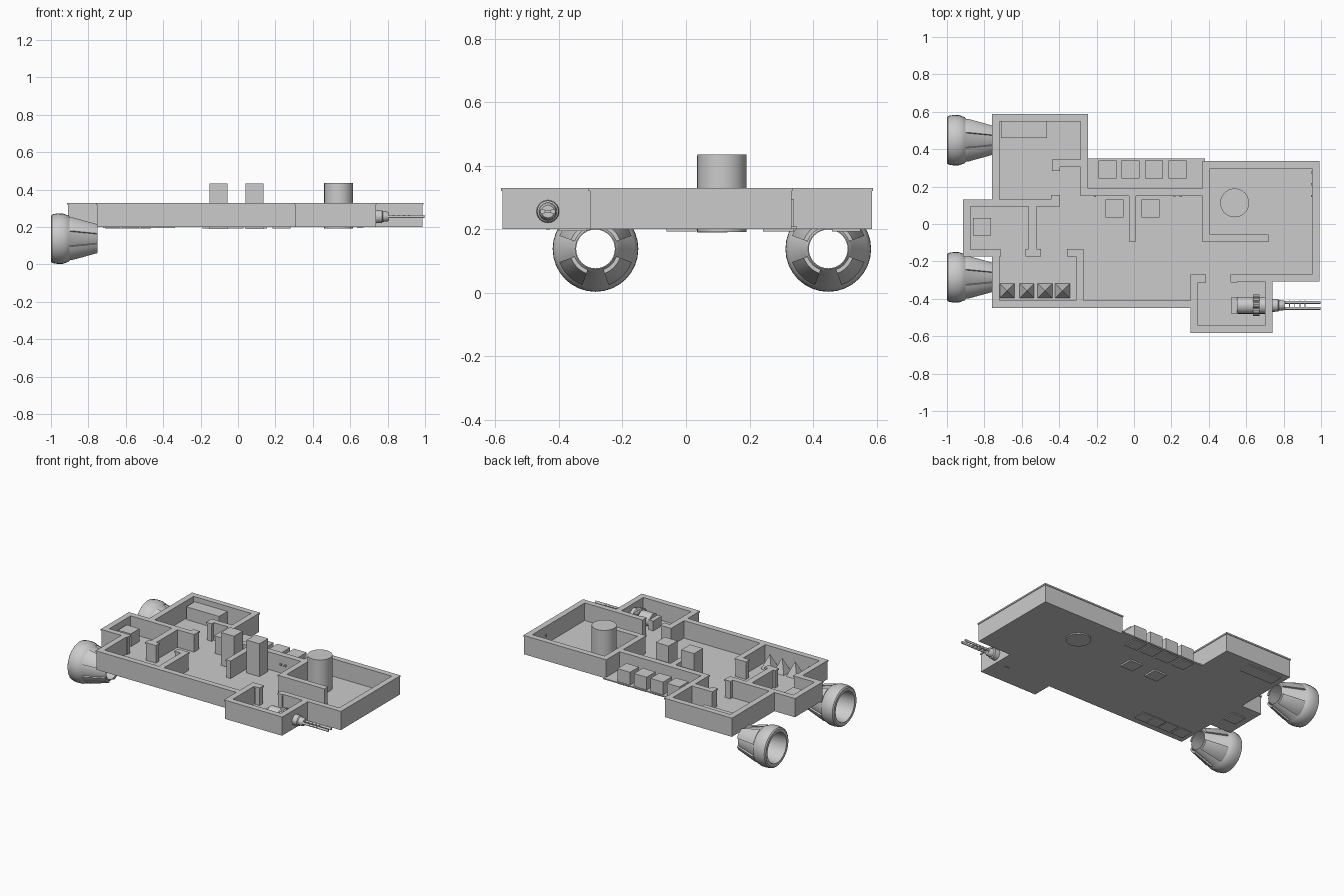
import bpy, bmesh, math
from mathutils import Matrix, Vector

if "Cube" in bpy.data.objects:
    bpy.data.objects.remove(bpy.data.objects["Cube"])


def finish(name, bm, smooth=False):
    bmesh.ops.recalc_face_normals(bm, faces=bm.faces)
    me = bpy.data.meshes.new(name)
    bm.to_mesh(me)
    bm.free()
    ob = bpy.data.objects.new(name, me)
    bpy.context.collection.objects.link(ob)
    if smooth:
        bpy.ops.object.select_all(action='DESELECT')
        ob.select_set(True)
        bpy.context.view_layer.objects.active = ob
        bpy.ops.object.shade_smooth_by_angle(angle=math.radians(35))
    return ob


def slab(name, rects, z0, z1, grow=0.0):
    """Union of plan rectangles (x0, x1, y0, y1), raised from z0 to z1."""
    rs = [(a - grow, b + grow, c - grow, d + grow) for a, b, c, d in rects]
    xs = sorted({round(v, 4) for r in rs for v in r[:2]})
    ys = sorted({round(v, 4) for r in rs for v in r[2:]})
    bm = bmesh.new()
    for x0, x1 in zip(xs, xs[1:]):
        for y0, y1 in zip(ys, ys[1:]):
            mx, my = (x0 + x1) / 2, (y0 + y1) / 2
            if any(a < mx < b and c < my < d for a, b, c, d in rs):
                bm.faces.new([bm.verts.new((x, y, z0)) for x, y in
                              ((x0, y0), (x1, y0), (x1, y1), (x0, y1))])
    bmesh.ops.remove_doubles(bm, verts=bm.verts, dist=1e-5)
    ext = bmesh.ops.extrude_face_region(bm, geom=bm.faces[:], use_keep_orig=True)
    top = [g for g in ext['geom'] if isinstance(g, bmesh.types.BMVert)]
    bmesh.ops.translate(bm, verts=top, vec=(0, 0, z1 - z0))
    bmesh.ops.dissolve_limit(bm, angle_limit=0.01, verts=bm.verts, edges=bm.edges)
    return finish(name, bm)


def box(name, x0, x1, y0, y1, z0, z1):
    return slab(name, [(x0, x1, y0, y1)], z0, z1)


def lathe_x(name, profile, y, z, n=32, a0=0.0, a1=360.0, closed=True):
    """Turn (x, radius) points round an axis along x; closed profiles make hollow parts."""
    full = a1 - a0 >= 360
    bm = bmesh.new()
    rings = []
    for i in range(n if full else n + 1):
        a = math.radians(a0 + (a1 - a0) * i / n)
        rings.append([bm.verts.new((x, y + r * math.cos(a), z + r * math.sin(a)))
                      for x, r in profile])
    m = len(profile)
    for i in range(n):
        p, q = rings[i], rings[(i + 1) % len(rings)]
        for j in range(m if closed else m - 1):
            k = (j + 1) % m
            bm.faces.new((p[j], p[k], q[k], q[j]))
    if not full:
        bm.faces.new(rings[0])
        bm.faces.new(rings[-1])
    bmesh.ops.remove_doubles(bm, verts=bm.verts, dist=1e-6)
    return finish(name, bm, True)


def rod(name, x0, x1, r, y, z, n=20):
    return lathe_x(name, [(x0, 0), (x0, r), (x1, r), (x1, 0)], y, z, n, closed=False)


# Deck plan
slab("deck", [(-.755, -.25, .11, .585), (-.91, -.75, -.17, .125),
              (-.755, .38, -.445, .35), (.37, .985, -.30, .33),
              (.31, .735, -.575, -.28)], .2, .208)

# Outer walls, inner partitions and door jambs
walls = [
    (-.755, -.25, .553, .585), (-.755, -.723, .10, .585), (-.282, -.25, .155, .585),
    (-.435, -.25, .31, .34), (-.435, -.40, .288, .34),
    (-.91, -.40, .097, .127), (-.44, -.40, .097, .15),
    (-.91, -.878, -.17, .127), (-.91, -.715, -.17, -.14), (-.755, -.723, -.445, -.14),
    (-.755, .335, -.445, -.413), (.305, .337, -.578, -.275), (.305, .737, -.578, -.546),
    (.705, .737, -.578, -.275), (.305, .38, -.303, -.273), (.345, .38, -.31, -.273),
    (.52, .987, -.303, -.273), (.52, .55, -.31, -.273), (.955, .987, -.303, .332),
    (.37, .987, .30, .332), (.37, .402, -.092, .332), (.37, .715, -.092, -.06),
    (-.282, .40, .155, .187),
    (-.023, .007, -.09, .16), (-.56, -.525, -.17, .10), (-.575, -.50, -.17, -.138),
    (-.307, -.275, -.445, -.138), (-.355, -.275, -.17, -.138),
]
slab("walls", walls, .2, .322)
slab("wall_caps", walls, .320, .33, grow=.004)

# Furniture and machinery blocks, each passing slightly through the deck
box("bed_block", -.712, -.465, .46, .55, .193, .295)
box("stern_console", -.862, -.765, -.062, .033, .193, .295)
for i, x in enumerate((-.152, .04)):
    box(f"tall_cabinet_{i + 1}", x, x + .097, .035, .13, .19, .432)
for i in range(4):
    x = -.19 + .1245 * i
    box(f"side_crate_{i + 1}", x, x + .096, .243, .34, .193, .295)
for i, x in enumerate((-.678, -.573, -.475, -.382)):
    bm = bmesh.new()
    bmesh.ops.create_cone(bm, cap_ends=True, segments=4, radius1=.045 * math.sqrt(2),
                          radius2=0, depth=.11,
                          matrix=Matrix.Translation((x, -.357, .25))
                          @ Matrix.Rotation(math.pi / 4, 4, 'Z'))
    finish(f"pyramid_{i + 1}", bm)

# Round reactor column
bm = bmesh.new()
bmesh.ops.create_cone(bm, cap_ends=True, segments=48, radius1=.077, radius2=.077,
                      depth=.243, matrix=Matrix.Translation((.538, .113, .3135)))
finish("reactor_column", bm, True)

# Wall buttons
for i, y in enumerate((.275, .213, .15)):
    box(f"bow_button_{i + 1}", .947, .956, y - .006, y + .006, .262, .274)
for i, x in enumerate((-.208, .217, .25)):
    box(f"hall_button_{i + 1}", x - .006, x + .006, .144, .156, .262, .274)

# Engine nozzles: hollow shells with raised cone panels
nozzle = [(-.75, .064), (-.76, .074), (-.895, .112), (-.905, .123), (-.935, .134),
          (-.965, .135), (-.994, .130), (-1.0, .122), (-1.0, .102), (-.985, .099),
          (-.90, .090), (-.75, .061)]
panel = [(-.752, .070), (-.752, .082), (-.885, .121), (-.9, .121), (-.9, .105)]
for side, y in (("left", .448), ("right", -.285)):
    lathe_x(f"engine_{side}", nozzle, y, .138)
    for k in range(4):
        lathe_x(f"engine_panel_{side}_{k + 1}", panel, y, .138, 6, 20 + 90 * k, 70 + 90 * k)

# Twin-barrel gun mounted through the bow wall
gy, gz = -.435, .256
box("gun_pedestal", .52, .555, gy - .045, gy + .045, .2, .275)
rod("gun_breech", .55, .70, .045, gy, gz)
for k in range(8):
    a = k * math.pi / 4
    rod(f"gun_ring_lug_{k + 1}", .635, .672, .014, gy + .044 * math.cos(a),
        gz + .044 * math.sin(a), 10)
lathe_x("gun_collar", [(.69, 0), (.69, .036), (.735, .036), (.755, .034), (.77, .034),
                       (.775, .028), (.80, .026), (.808, .02), (.808, 0)],
        gy, gz, 24, closed=False)
for k, s in enumerate((-1, 1)):
    rod(f"gun_barrel_{k + 1}", .80, .998, .008, gy + s * .016, gz, 12)
for k in range(4):
    x = .83 + .027 * k
    box(f"barrel_brace_{k + 1}", x, x + .005, gy - .026, gy + .026, gz - .005, gz + .005)
